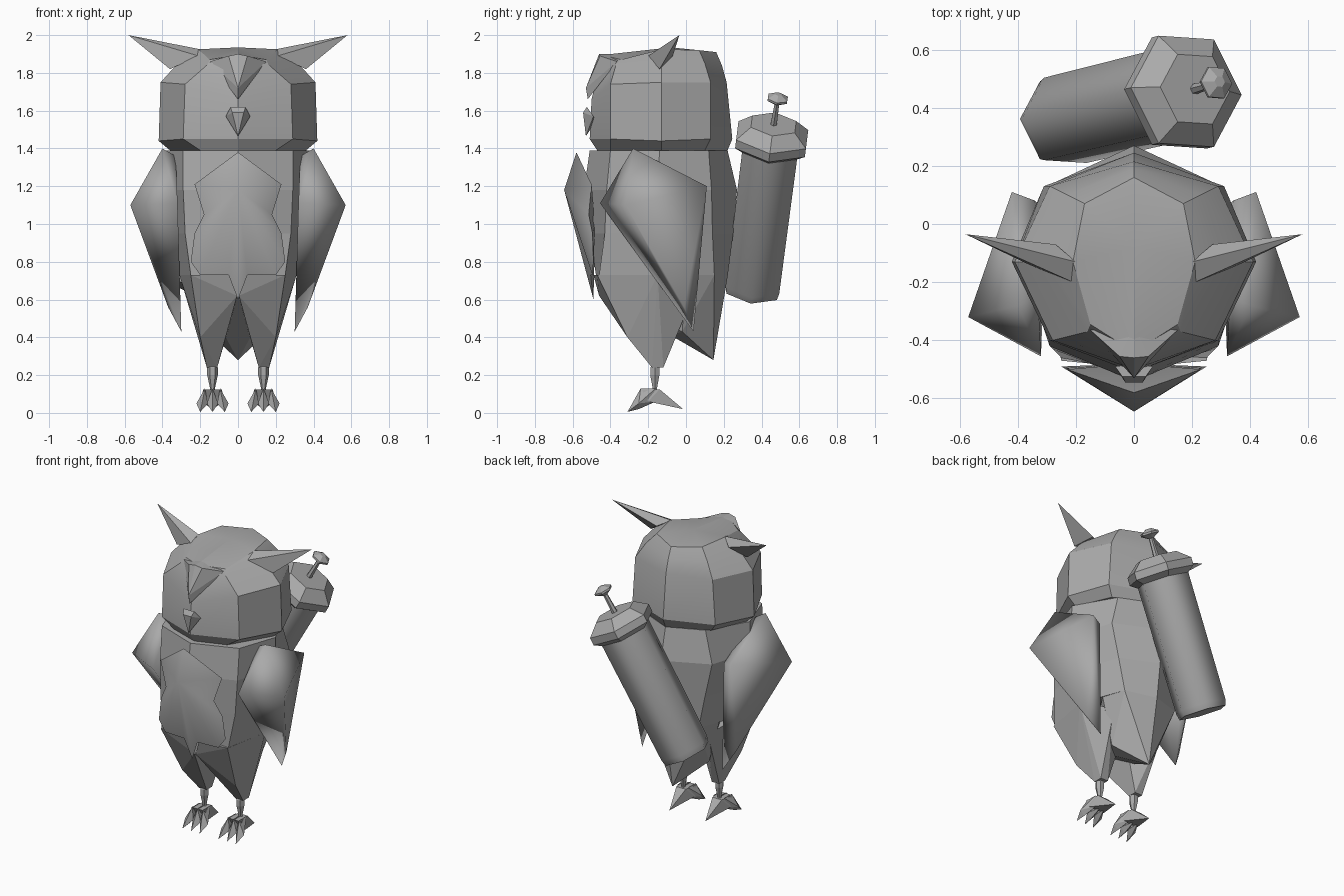
import bpy, bmesh, math
from mathutils import Vector

if "Cube" in bpy.data.objects:
    bpy.data.objects.remove(bpy.data.objects["Cube"])

grey = bpy.data.materials.new("stone_grey")
grey.diffuse_color = (0.4, 0.4, 0.4, 1)
grey.use_nodes = True
grey.node_tree.nodes["Principled BSDF"].inputs["Base Color"].default_value = grey.diffuse_color


def finish(name, bm, smooth=None):
    bmesh.ops.recalc_face_normals(bm, faces=bm.faces)
    me = bpy.data.meshes.new(name)
    bm.to_mesh(me)
    bm.free()
    ob = bpy.data.objects.new(name, me)
    bpy.context.collection.objects.link(ob)
    me.materials.append(grey)
    if smooth:
        bpy.ops.object.select_all(action='DESELECT')
        ob.select_set(True)
        bpy.context.view_layer.objects.active = ob
        bpy.ops.object.shade_smooth_by_angle(angle=math.radians(smooth))
    return ob


def hull(name, pts, smooth=None):
    bm = bmesh.new()
    for p in pts:
        bm.verts.new(p)
    res = bmesh.ops.convex_hull(bm, input=bm.verts)
    junk = {v for v in res["geom_interior"] + res["geom_unused"]
            if isinstance(v, bmesh.types.BMVert)}
    bmesh.ops.delete(bm, geom=list(junk), context='VERTS')
    bmesh.ops.dissolve_limit(bm, angle_limit=0.02, verts=bm.verts, edges=bm.edges)
    return finish(name, bm, smooth)


def flip(pts):
    return [(-x, y, z) for x, y, z in pts]


def pair(name, pts, smooth=None):
    hull(name + "_right", pts, smooth)
    hull(name + "_left", flip(pts), smooth)


def loft(name, rings, smooth=None, peak=None):
    """Skin rings of points; the top closes flat or to a peak."""
    bm = bmesh.new()
    rows = [[bm.verts.new(p) for p in r] for r in rings]
    n = len(rows[0])
    for a, b in zip(rows, rows[1:]):
        for i in range(n):
            j = (i + 1) % n
            bm.faces.new((a[i], a[j], b[j], b[i]))
    bm.faces.new(rows[0])
    if peak:
        c = bm.verts.new(peak)
        for i in range(n):
            bm.faces.new((rows[-1][i], rows[-1][(i + 1) % n], c))
    else:
        bm.faces.new(rows[-1])
    return finish(name, bm, smooth)


def sym_ring(half):
    """Front-to-back half outline, mirrored into a closed ring."""
    return half + flip(half[-2:0:-1])


def tube(name, a, b, profile, n, turn=0.0, smooth=None):
    """Rings of (distance along, radius) about the axis a to b."""
    a, b = Vector(a), Vector(b)
    d = (b - a).normalized()
    u = (Vector((1, 0, 0)) - d * d.x).normalized()
    w = d.cross(u)
    ang = [turn + 2 * math.pi * i / n for i in range(n)]
    return loft(name, [[a + d * t + (u * math.cos(k) + w * math.sin(k)) * r for k in ang]
                       for t, r in profile], smooth)


# Head: stacked rings that close in a flattened crown
loft("head", [sym_ring(r) for r in (
    [(0, -.47, 1.39), (.2, -.40, 1.39), (.36, -.13, 1.39), (.26, .1, 1.39), (0, .22, 1.39)],
    [(0, -.51, 1.45), (.29, -.40, 1.45), (.42, -.13, 1.44), (.31, .13, 1.45), (0, .245, 1.45)],
    [(0, -.50, 1.66), (.28, -.40, 1.74), (.41, -.13, 1.75), (.29, .13, 1.75), (0, .215, 1.75)],
    [(0, -.455, 1.85), (.16, -.37, 1.845), (.31, -.13, 1.86), (.23, .1, 1.85), (0, .19, 1.84)],
    [(0, -.44, 1.895), (.15, -.345, 1.87), (.21, -.13, 1.925), (.17, .07, 1.92), (0, .16, 1.91)],
)], 20, (0, -.08, 1.935))

# Brow ridge spreading from the beak to the crown
hull("brow_ridge", [(.05, -.455, 1.89), (-.05, -.455, 1.89), (.15, -.365, 1.86), (-.15, -.365, 1.86),
                    (0, -.46, 1.9), (0, -.53, 1.72), (0, -.52, 1.66), (0, -.35, 1.9)])

# Beak
hull("beak", [(.04, -.525, 1.62), (-.04, -.525, 1.62), (.065, -.49, 1.57), (-.065, -.49, 1.57),
              (.03, -.545, 1.59), (-.03, -.545, 1.59), (0, -.53, 1.465), (0, -.48, 1.54)])

# Ear tufts
pair("ear_tuft", [(.2, -.13, 1.925), (.21, -.2, 1.89), (.36, -.14, 1.82),
                  (.27, -.07, 1.89), (.58, -.035, 2.0)])

# Body
loft("body", [sym_ring(r) for r in (
    [(0, -.46, .62), (.25, -.46, .73), (.31, -.15, .73), (.2, .15, .73), (0, .22, .72)],
    [(0, -.51, .95), (.28, -.43, .95), (.34, -.15, .95), (.24, .14, .95), (0, .25, .95)],
    [(0, -.54, 1.18), (.29, -.42, 1.18), (.38, -.15, 1.18), (.29, .135, 1.18), (0, .27, 1.18)],
    [(0, -.51, 1.39), (.29, -.40, 1.39), (.38, -.14, 1.39), (.23, .12, 1.39), (0, .22, 1.39)],
)])

# Chest bib: softly folded plate with a jagged outline
bm = bmesh.new()
edge = [(0, -.58, 1.38), (.23, -.50, 1.21), (.18, -.515, 1.05), (.23, -.495, .95),
        (.25, -.49, .8), (.2, -.495, .73), (.05, -.505, .73), (0, -.49, .6)]
outline = [bm.verts.new(p) for p in edge + flip(edge[-2:0:-1])]
tip, back = bm.verts.new((0, -.645, 1.18)), bm.verts.new((0, -.48, 1.0))
for a, b in zip(outline, outline[1:] + outline[:1]):
    bm.faces.new((a, b, tip))
    bm.faces.new((b, a, back))
finish("chest_bib", bm, 75)

# Feathered thighs
pair("thigh", [(.005, -.46, .62), (.05, -.49, .73), (.25, -.47, .73), (.31, -.15, .73),
               (.2, .05, .65), (.02, -.1, .55), (.2, -.31, .4), (.11, -.18, .24),
               (.165, -.18, .24), (.165, -.12, .24), (.11, -.12, .24), (.17, -.08, .42)])

# Tail and underside
hull("tail", [(.2, .15, .73), (-.2, .15, .73), (0, .22, .72), (.25, 0, .73), (-.25, 0, .73),
              (0, .145, .28), (.07, .08, .36), (-.07, .08, .36), (.07, -.08, .41), (-.07, -.08, .41),
              (.16, -.02, .43), (-.16, -.02, .43), (0, -.44, .62)])

# Wings
pair("wing", [(.32, -.455, 1.11), (.57, -.32, 1.1), (.40, -.28, 1.40), (.42, .11, 1.2),
              (.34, .08, 1.18), (.37, -.01, .56), (.30, .04, .43), (.33, -.25, 1.36)], 88)

# Shanks and feet: three front toes and one long back toe
for side, s in (("right", 1), ("left", -1)):
    x = .135 * s
    tube("shank_" + side, (x, -.165, .10), (x, -.165, .25),
         [(0, .015), (.03, .013), (.10, .028), (.14, .028), (.15, .02)], 6)
    for i, k in enumerate((-1, 0, 1)):
        hull(f"front_toe_{side}_{i}", [
            (x + k * .04, -.24, .13), (x + k * .04, -.16, .13),
            (x + k * .055 - .03, -.25, .05), (x + k * .055 + .03, -.25, .05),
            (x + k * .065, -.31, .005), (x + k * .055, -.25, .02), (x + k * .03, -.16, .06)])
    hull("back_toe_" + side, [(x - .05, -.235, .125), (x + .05, -.235, .125), (x - .035, -.14, .125),
                              (x + .035, -.14, .125), (x - .06, -.2, .06), (x + .06, -.2, .06),
                              (x, -.015, .02)])

# Slung case behind the back: barrel, cap, stem and knob
low, top = (-.255, .352, .65), (.195, .46, 1.5)
tube("case_barrel", low, top, [(0, .155), (.04, .165), (.93, .17)], 6, 0, 65)
tube("case_cap", low, top, [(.85, .165), (.885, .215), (.935, .215), (1.0, .135)], 6)
tube("cap_stem", (.195, .46, 1.5), (.28, .485, 1.66), [(0, .02), (.16, .014), (.19, .02)], 6)
tube("cap_knob", (.195, .46, 1.5), (.28, .485, 1.66), [(.155, .016), (.18, .06), (.192, .06), (.215, .02)], 6)
